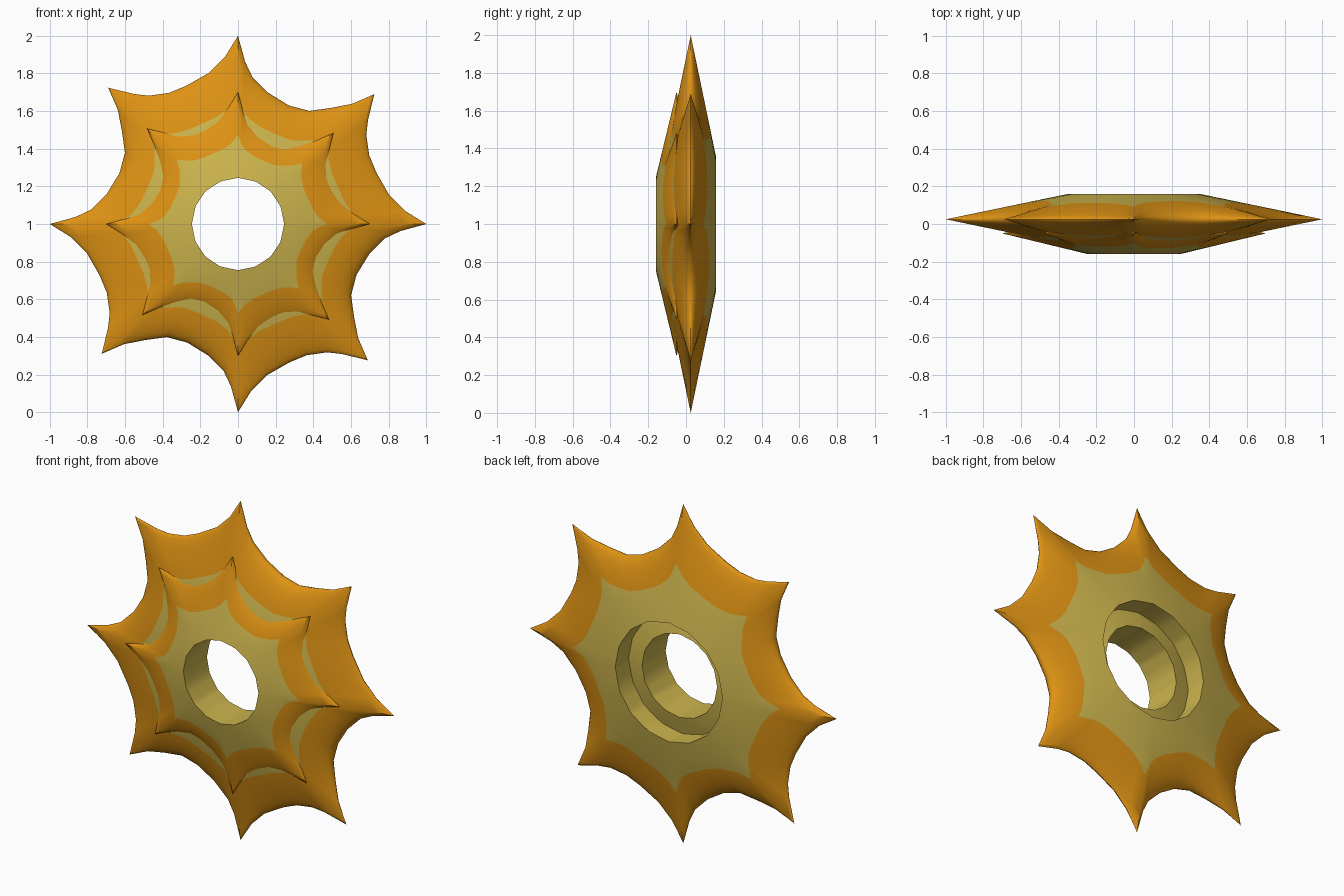
import bpy, bmesh, math

if "Cube" in bpy.data.objects:
    bpy.data.objects.remove(bpy.data.objects["Cube"])

def material(name, col):
    m = bpy.data.materials.new(name)
    m.diffuse_color = (*col, 1)
    m.use_nodes = True
    m.node_tree.nodes["Principled BSDF"].inputs["Base Color"].default_value = m.diffuse_color
    return m

ORANGE = material("orange", (0.73, 0.29, 0.007))
YELLOW = material("pale yellow", (0.61, 0.46, 0.075))

# One quarter of the star outline: (angle in degrees, radius), repeated 4 times
QUARTER = [(0, 1.0), (4.5, .89), (11, .817), (20.6, .784), (27.7, .787),
           (34.8, .83), (38.7, .885), (43.6, 1.0), (46.5, .88), (51.3, .79),
           (57.8, .71), (66.8, .685), (77, .715), (84.5, .786), (87.5, .863)]
OUTLINE = [(a + 90 * q, r) for q in range(4) for a, r in QUARTER]
STEPS = [0, .17, .34, .5, .62, .74, .84, .91, .96, .99, 1]   # hole to rim
COLOUR_STEP = 3                                            # yellow inside s = .5
HOLE = 0.35

def hole_radius(deg):
    # sixteen-sided hole
    d = math.radians(deg % 22.5 - 11.25)
    return HOLE * math.cos(math.radians(11.25)) / math.cos(d)

def thickness(r, s, rim):
    # straight ridges to the tips, rounded-off edges in the valleys
    cone = max(0, 1 - r) / (1 - HOLE)
    w = min(1, 2.5 * (1 - rim) / 0.32)
    edge = 1 if w == 0 else max(0, 1 - s ** 4) ** (0.5 * w)
    return min(1, cone) * edge

def star_ring(name, scale, y_mid, half):
    bm = bmesh.new()
    n = len(OUTLINE)
    last = len(STEPS) - 1
    sides = {-1: [], 1: []}
    for side in (-1, 1):
        for i, s in enumerate(STEPS):
            if side == 1 and i == last:
                sides[1].append(sides[-1][last])      # shared rim
                continue
            ring = []
            for deg, rim in OUTLINE:
                r0 = hole_radius(deg)
                r = r0 + (rim - r0) * s
                h = 0 if i == last else half * thickness(r, s, rim)
                a = math.radians(deg)
                ring.append(bm.verts.new((scale * r * math.cos(a), y_mid + side * h,
                                          1 + scale * r * math.sin(a))))
            sides[side].append(ring)

    def band(a, b, mat):
        for k in range(n):
            j = (k + 1) % n
            f = bm.faces.new((a[k], a[j], b[j], b[k]))
            f.material_index = mat

    for side in (-1, 1):
        for i in range(last):
            band(sides[side][i], sides[side][i + 1], 1 if i < COLOUR_STEP else 0)
    band(sides[-1][0], sides[1][0], 1)                # hole wall
    bmesh.ops.recalc_face_normals(bm, faces=bm.faces[:])
    me = bpy.data.meshes.new(name)
    bm.to_mesh(me)
    bm.free()
    me.materials.append(ORANGE)
    me.materials.append(YELLOW)
    ob = bpy.data.objects.new(name, me)
    bpy.context.collection.objects.link(ob)
    bpy.ops.object.select_all(action='DESELECT')
    ob.select_set(True)
    bpy.context.view_layer.objects.active = ob
    bpy.ops.object.shade_smooth_by_angle(angle=math.radians(40))
    return ob

star_ring("large_star_ring", 1.0, 0.025, 0.135)
star_ring("small_front_star_ring", 0.7, -0.05, 0.11)
